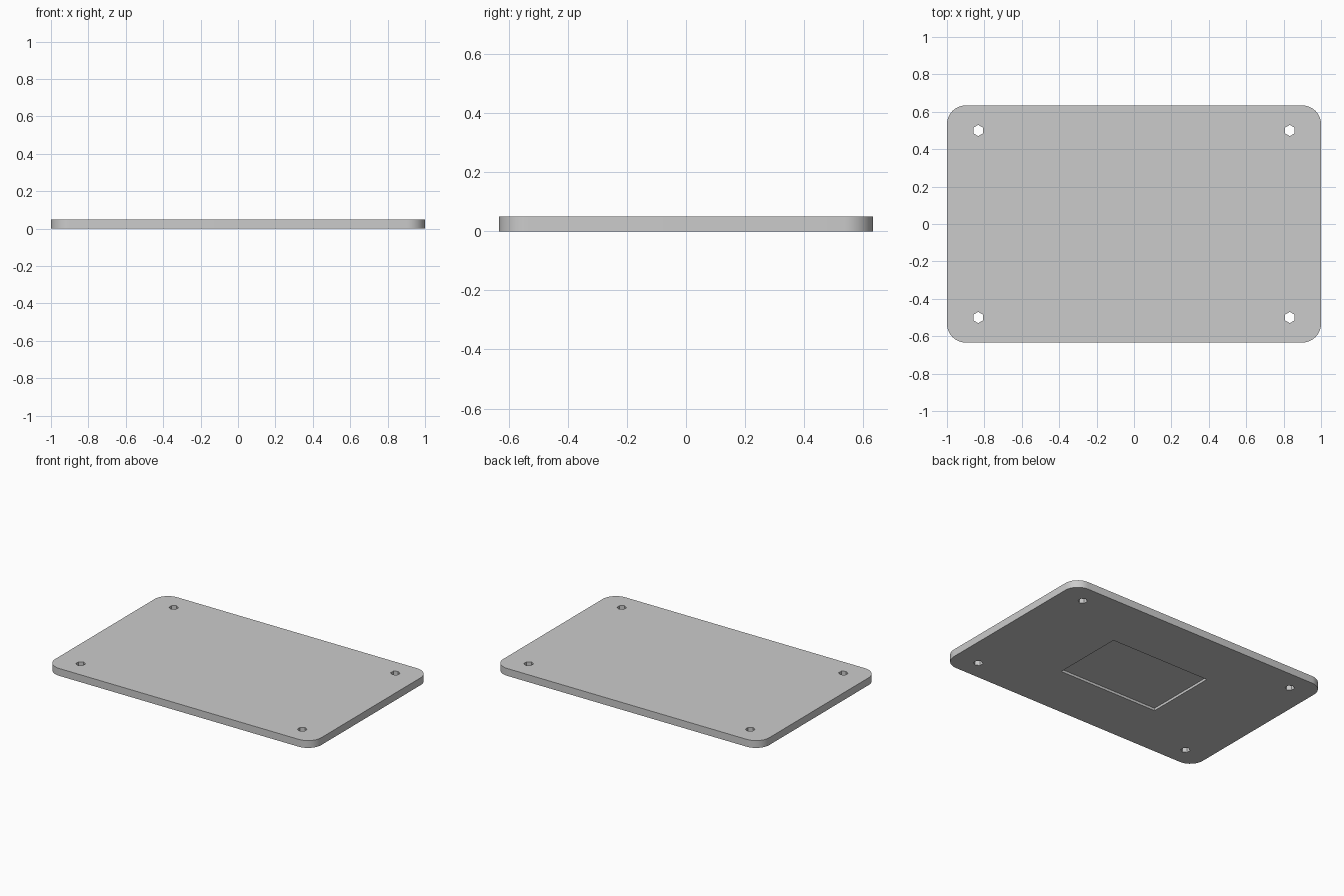
import bpy
import bmesh
from math import pi, radians
from mathutils import Matrix

WIDTH, DEPTH, THICK = 2.0, 1.267, 0.05
CORNER = 0.1
HOLE_X, HOLE_Y, HOLE_R = 0.833, 0.5, 0.03
POCKET_X, POCKET_Y, POCKET_Z = 0.75, 0.5, 0.017

if "Cube" in bpy.data.objects:
    bpy.data.objects.remove(bpy.data.objects["Cube"], do_unlink=True)

grey = bpy.data.materials.new("plain_grey")
grey.use_nodes = True
colour = (0.6, 0.6, 0.6, 1)
grey.diffuse_color = colour
grey.node_tree.nodes["Principled BSDF"].inputs["Base Color"].default_value = colour


def make_object(name, bm):
    mesh = bpy.data.meshes.new(name)
    bm.to_mesh(mesh)
    bm.free()
    mesh.materials.append(grey)
    obj = bpy.data.objects.new(name, mesh)
    bpy.context.collection.objects.link(obj)
    return obj


def add_box(bm, size, z):
    matrix = Matrix.Translation((0, 0, z)) @ Matrix.Diagonal((*size, 1))
    bmesh.ops.create_cube(bm, size=1, matrix=matrix)


def cut(target, cutter):
    """Subtract the cutter for good, then discard it."""
    cutter.hide_render = True
    mod = target.modifiers.new("cut", "BOOLEAN")
    mod.operation = "DIFFERENCE"
    mod.solver = "EXACT"
    mod.object = cutter
    bpy.context.view_layer.objects.active = target
    bpy.ops.object.modifier_apply(modifier=mod.name)
    bpy.data.objects.remove(cutter, do_unlink=True)


# Flat plate with rounded vertical corners
bm = bmesh.new()
add_box(bm, (WIDTH, DEPTH, THICK), THICK / 2)
uprights = [e for e in bm.edges if abs(e.verts[0].co.z - e.verts[1].co.z) > THICK / 2]
bmesh.ops.bevel(bm, geom=uprights, offset=CORNER, segments=10,
                profile=0.5, affect="EDGES")
plate = make_object("base_plate", bm)

# Six-sided screw holes near the corners
bm = bmesh.new()
for sx in (-1, 1):
    for sy in (-1, 1):
        place = Matrix.Translation((sx * HOLE_X, sy * HOLE_Y, THICK / 2))
        bmesh.ops.create_cone(bm, cap_ends=True, segments=6, radius1=HOLE_R,
                              radius2=HOLE_R, depth=THICK * 2,
                              matrix=place @ Matrix.Rotation(0, 4, "Z"))
# Turn the hexagons so that a point faces the back
first = min(bm.verts, key=lambda v: (v.co - bm.verts[:][0].co).length)
if abs(abs(first.co.y) - HOLE_Y) < HOLE_R / 4:
    for sx in (-1, 1):
        for sy in (-1, 1):
            ring = [v for v in bm.verts if v.co.x * sx > 0 and v.co.y * sy > 0]
            bmesh.ops.rotate(bm, verts=ring, cent=(sx * HOLE_X, sy * HOLE_Y, 0),
                             matrix=Matrix.Rotation(pi / 2, 3, "Z"))
cut(plate, make_object("hole_cutter", bm))

# Shallow rectangular pocket in the underside
bm = bmesh.new()
add_box(bm, (POCKET_X, POCKET_Y, POCKET_Z * 2), 0)
cut(plate, make_object("pocket_cutter", bm))

# Smooth the corners and keep the rims and holes sharp
bpy.ops.object.select_all(action="DESELECT")
plate.select_set(True)
bpy.context.view_layer.objects.active = plate
bpy.ops.object.shade_smooth_by_angle(angle=radians(30))
